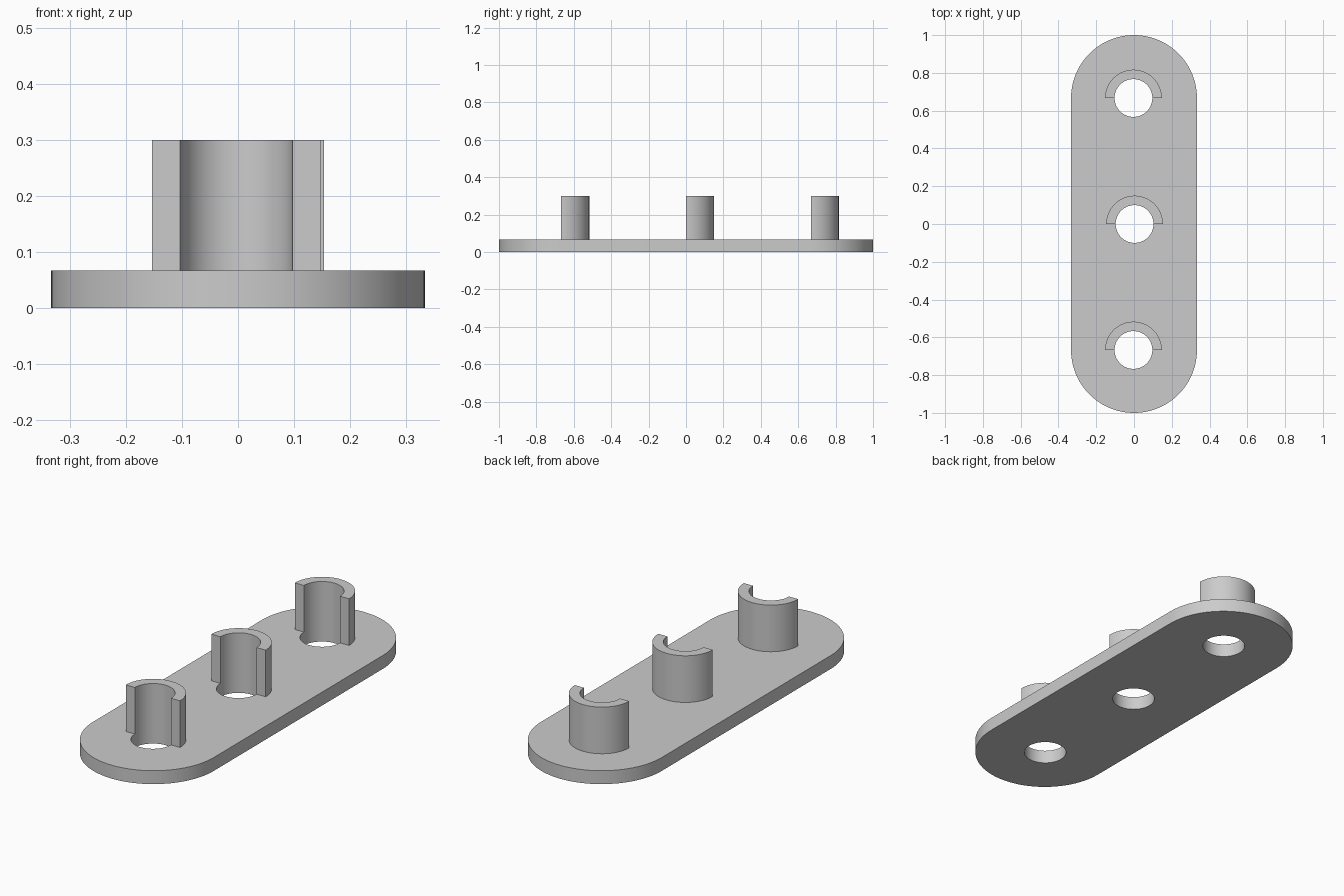
import bpy, bmesh
from math import pi, cos, sin, radians
from mathutils import Vector

cube = bpy.data.objects.get("Cube")
if cube:
    bpy.data.objects.remove(cube, do_unlink=True)

grey = bpy.data.materials.new("light grey")
grey.use_nodes = True
colour = (0.6, 0.6, 0.6, 1)
grey.diffuse_color = colour
grey.node_tree.nodes["Principled BSDF"].inputs["Base Color"].default_value = colour

HALF_WIDTH = 1 / 3
THICK = 0.067
HEIGHT = 0.3
HOLE_R, SLEEVE_R = 0.1, 0.15
STATIONS = {"front": (-0.003, -0.667), "middle": (0.003, 0), "back": (-0.003, 0.667)}


def arc(cx, cy, r, start, end, steps):
    """Points along an arc, both ends included."""
    angles = [start + (end - start) * i / steps for i in range(steps + 1)]
    return [(cx + r * cos(a), cy + r * sin(a)) for a in angles]


def extruded(name, loops, z0, z1):
    """Solid made from closed outlines; loops after the first are holes."""
    bm = bmesh.new()
    edges = []
    for loop in loops:
        verts = [bm.verts.new((x, y, z0)) for x, y in loop]
        edges += [bm.edges.new((v, verts[i - 1])) for i, v in enumerate(verts)]
    bmesh.ops.triangle_fill(bm, edges=edges, use_beauty=True)
    result = bmesh.ops.extrude_face_region(bm, geom=bm.faces[:])
    top = [g for g in result["geom"] if isinstance(g, bmesh.types.BMVert)]
    bmesh.ops.translate(bm, verts=top, vec=Vector((0, 0, z1 - z0)))
    bmesh.ops.recalc_face_normals(bm, faces=bm.faces[:])
    mesh = bpy.data.meshes.new(name)
    bm.to_mesh(mesh)
    bm.free()
    mesh.materials.append(grey)
    obj = bpy.data.objects.new(name, mesh)
    bpy.context.collection.objects.link(obj)
    bpy.ops.object.select_all(action="DESELECT")
    obj.select_set(True)
    bpy.context.view_layer.objects.active = obj
    bpy.ops.object.shade_smooth_by_angle(angle=radians(30))
    return obj


# Base plate with round ends and three through holes
end_y = 1 - HALF_WIDTH
outline = arc(0, end_y, HALF_WIDTH, 0, pi, 48) + arc(0, -end_y, HALF_WIDTH, pi, 2 * pi, 48)
holes = [arc(x, y, HOLE_R, 0, 2 * pi, 64)[:-1] for x, y in STATIONS.values()]
extruded("base_plate", [outline] + holes, 0, THICK)

# Half-round sleeves standing behind each hole
for place, (x, y) in STATIONS.items():
    profile = arc(x, y, SLEEVE_R, 0, pi, 32) + arc(x, y, HOLE_R, pi, 0, 32)
    extruded(place + "_sleeve", [profile], THICK, HEIGHT)
